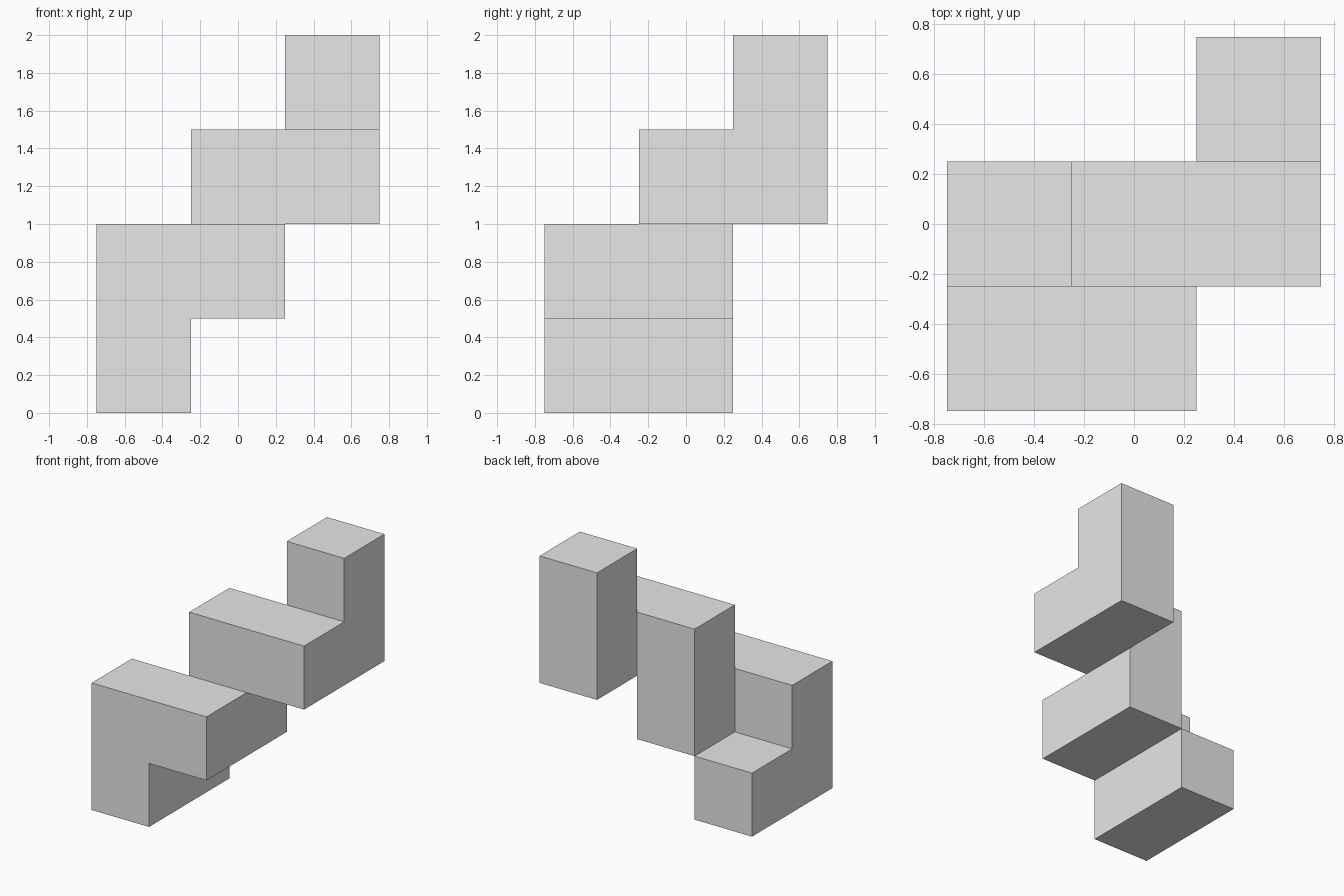
import bpy
import bmesh
from mathutils import Vector

default_cube = bpy.data.objects.get("Cube")
if default_cube:
    bpy.data.objects.remove(default_cube, do_unlink=True)

CELL = 0.5
ORIGIN = Vector((-0.75, -0.75, 0.0))

# Single light grey colour
grey = bpy.data.materials.new("light_grey")
grey.use_nodes = True
colour = (0.8, 0.8, 0.8, 1.0)
grey.diffuse_color = colour
grey.node_tree.nodes["Principled BSDF"].inputs["Base Color"].default_value = colour

# Cube chain: a start cell followed by one step per cube
STEPS = {"x": Vector((1, 0, 0)), "y": Vector((0, 1, 0)), "z": Vector((0, 0, 1))}
cell = Vector((0, 1, 0))
cells = [cell.copy()]
for sign, axis in ("-y", "+z", "+x", "+y", "+z", "+x", "+y", "+z"):
    cell = cell + STEPS[axis] * (1 if sign == "+" else -1)
    cells.append(cell.copy())
occupied = {tuple(int(v) for v in c) for c in cells}

# Outer skin only: one square wherever a cube has no neighbour
bm = bmesh.new()
for key in sorted(occupied):
    centre = ORIGIN + (Vector(key) + Vector((0.5, 0.5, 0.5))) * CELL
    for i, axis in enumerate("xyz"):
        u, v = STEPS["xyz"[(i + 1) % 3]], STEPS["xyz"[(i + 2) % 3]]
        for side in (-1, 1):
            normal = STEPS[axis] * side
            if tuple(int(c) for c in Vector(key) + normal) in occupied:
                continue
            corners = [normal + u * a + v * b * side
                       for a, b in ((-1, -1), (1, -1), (1, 1), (-1, 1))]
            bm.faces.new([bm.verts.new(centre + c * CELL / 2) for c in corners])

# Weld the skin and merge squares that lie in one plane
bmesh.ops.remove_doubles(bm, verts=bm.verts, dist=0.001)
bmesh.ops.dissolve_limit(bm, angle_limit=0.01, verts=bm.verts, edges=bm.edges)

mesh = bpy.data.meshes.new("stepped_cube_chain")
bm.to_mesh(mesh)
bm.free()
mesh.materials.append(grey)
chain = bpy.data.objects.new("stepped_cube_chain", mesh)
bpy.context.collection.objects.link(chain)
